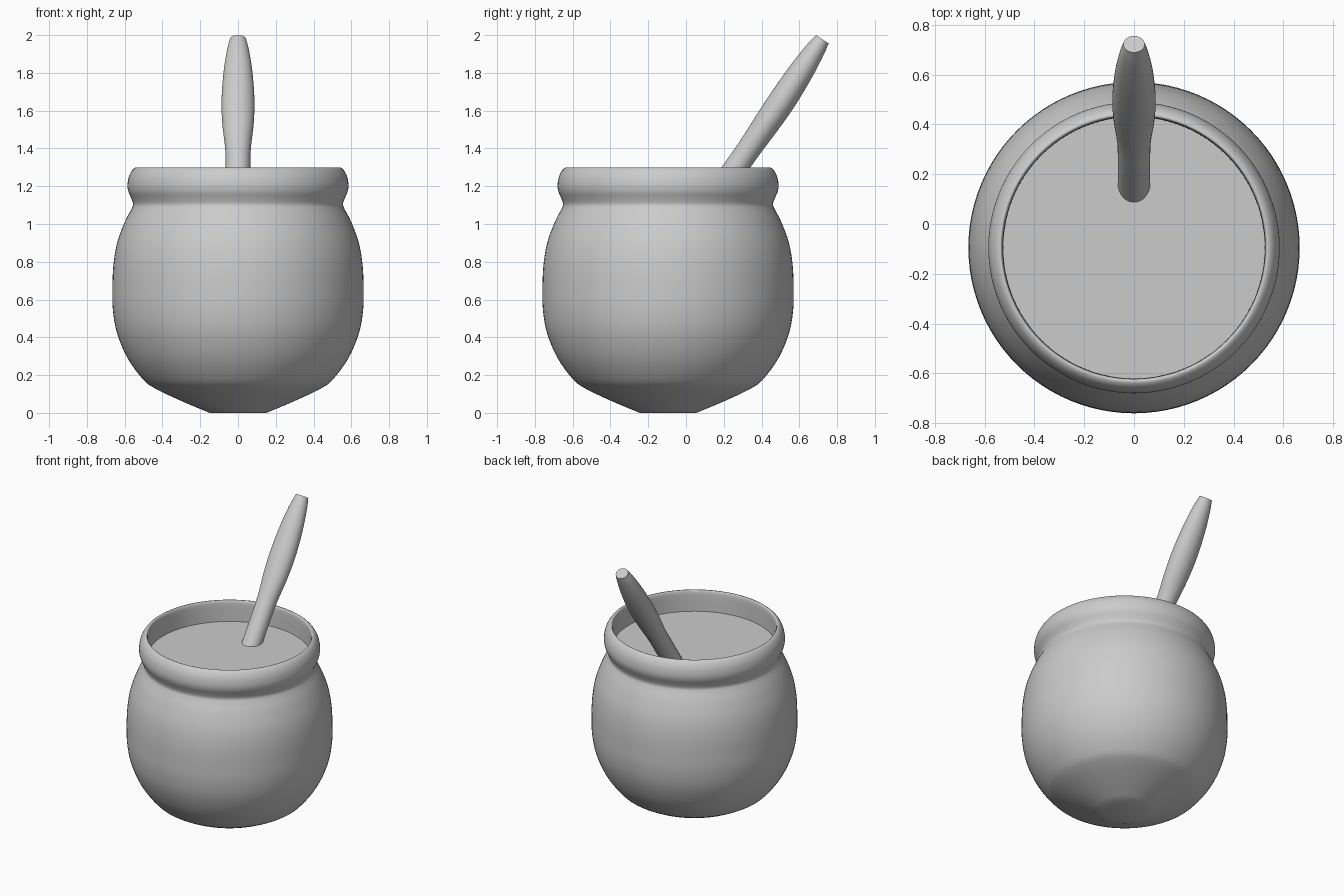
import bpy, math
from mathutils import Vector

if "Cube" in bpy.data.objects:
    bpy.data.objects.remove(bpy.data.objects["Cube"])

grey = bpy.data.materials.new("light grey")
grey.diffuse_color = (0.6, 0.6, 0.6, 1)
grey.use_nodes = True
grey.node_tree.nodes["Principled BSDF"].inputs["Base Color"].default_value = grey.diffuse_color


def smooth_points(pts, steps):
    """Catmull-Rom interpolation through tuples."""
    p = [Vector(q) for q in pts]
    p = [2 * p[0] - p[1]] + p + [2 * p[-1] - p[-2]]
    out = []
    for i in range(1, len(p) - 2):
        a, b, c, d = p[i - 1:i + 3]
        for k in range(steps):
            t = k / steps
            out.append(0.5 * (2 * b + (c - a) * t + (2 * a - 5 * b + 4 * c - d) * t * t
                              + (3 * b - a - 3 * c + d) * t ** 3))
    return out + [p[-2]]


def add_rings(name, rings, cap_start=False, cap_end=False):
    """Skin a list of closed rings into a smooth shaded object."""
    n = len(rings[0])
    verts = [v for r in rings for v in r]
    faces = [(i * n + j, i * n + (j + 1) % n, (i + 1) * n + (j + 1) % n, (i + 1) * n + j)
             for i in range(len(rings) - 1) for j in range(n)]
    if cap_start:
        faces.append(tuple(reversed(range(n))))
    if cap_end:
        faces.append(tuple(range(len(verts) - n, len(verts))))
    me = bpy.data.meshes.new(name)
    me.from_pydata(verts, [], faces)
    me.materials.append(grey)
    me.shade_smooth()
    me.set_sharp_from_angle(angle=math.radians(35))
    ob = bpy.data.objects.new(name, me)
    bpy.context.collection.objects.link(ob)
    return ob


CY = -0.095
N = 96


def circle(r, z):
    return [(r * math.cos(2 * math.pi * k / N), CY + r * math.sin(2 * math.pi * k / N), z)
            for k in range(N)]


# pot: flat foot, round belly, neck groove, rolled rim and inner wall
outer = [(0.15, 0), (0.30, 0.063), (0.44, 0.13), (0.505, 0.18), (0.585, 0.29), (0.64, 0.42),
         (0.662, 0.54), (0.665, 0.65), (0.66, 0.78), (0.64, 0.90), (0.60, 1.01), (0.564, 1.08),
         (0.556, 1.105), (0.565, 1.135), (0.58, 1.17), (0.585, 1.205), (0.578, 1.25),
         (0.56, 1.285), (0.54, 1.30), (0.53, 1.293), (0.526, 1.26), (0.525, 1.15)]
add_rings("pot", [circle(p.x, p.y) for p in smooth_points(outer, 4)], cap_start=True)

# flat contents surface
add_rings("contents", [circle(0.20, 1.152), circle(0.526, 1.152)][::-1], cap_end=True)

# leaning handle: (y, z, half width, half thickness) along its axis
stations = [(0.135, 1.11, 0.065, 0.063), (0.265, 1.30, 0.065, 0.063), (0.335, 1.40, 0.068, 0.063),
            (0.425, 1.53, 0.083, 0.069), (0.51, 1.655, 0.087, 0.072), (0.605, 1.80, 0.077, 0.066),
            (0.68, 1.915, 0.059, 0.053), (0.722, 1.978, 0.043, 0.04)]
st = smooth_points(stations, 5)
lean = Vector((0, 0.722 - 0.135, 1.978 - 1.11)).normalized()
across = lean.cross(Vector((1, 0, 0)))
rings = []
for s in st:
    c = Vector((0, s[0], s[1]))
    rings.append([c + Vector((s[2] * math.cos(a), 0, 0)) + across * s[3] * math.sin(a)
                  for a in (2 * math.pi * k / 40 for k in range(40))])
add_rings("spoon_handle", rings, cap_start=True, cap_end=True)
